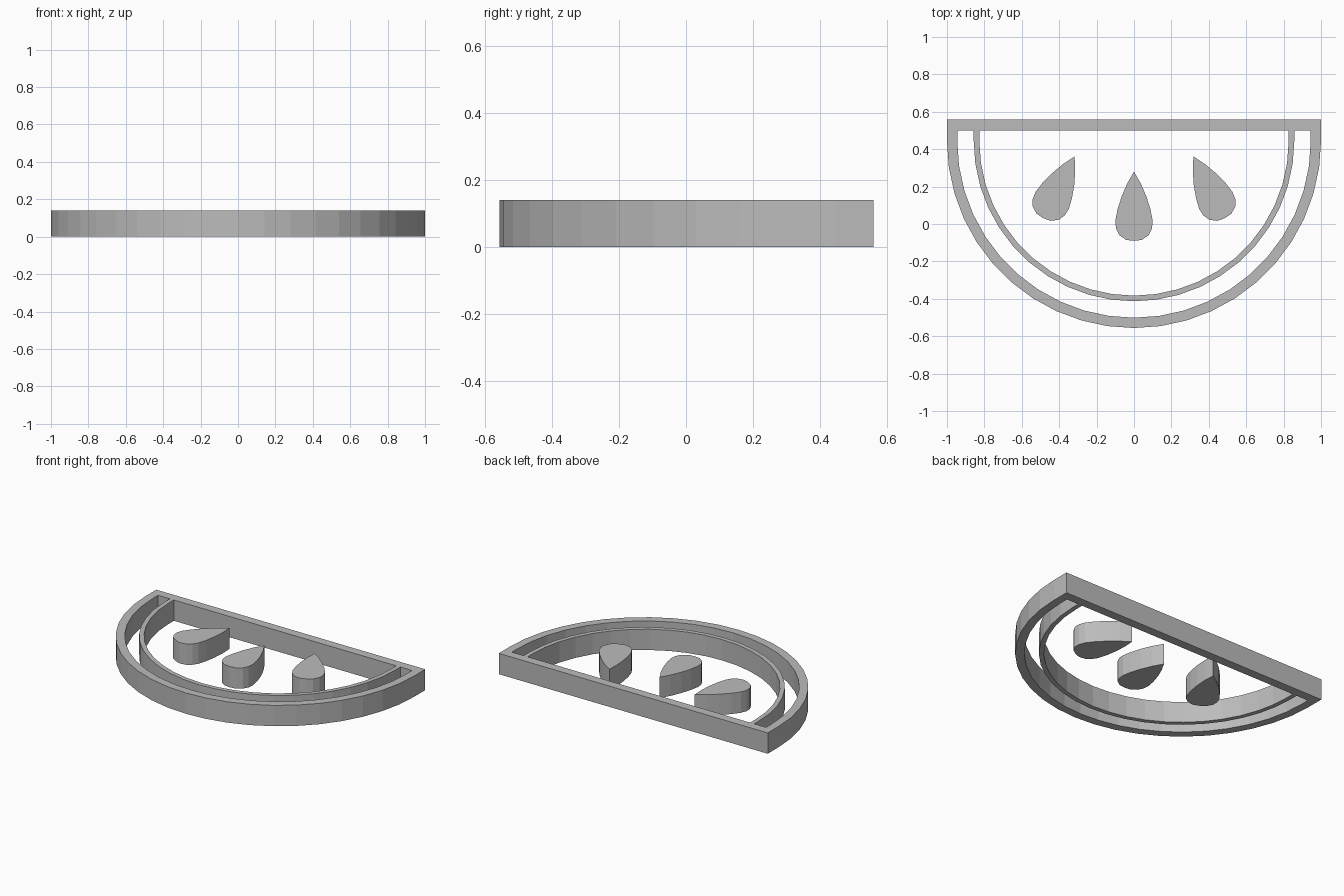
import bpy, bmesh
from math import sin, cos, pi, radians
from mathutils import Matrix

HEIGHT = 0.14
ARC_Y = 0.444     # centre of the round edge
BAR_Y = 0.50      # inner face of the straight edge
BACK_Y = 0.56
SEGMENTS = 22

cube = bpy.data.objects.get("Cube")
if cube:
    bpy.data.objects.remove(cube)

grey = bpy.data.materials.new("plain grey")
grey.use_nodes = True
colour = (0.5, 0.5, 0.5, 1)
grey.diffuse_color = colour
grey.node_tree.nodes["Principled BSDF"].inputs["Base Color"].default_value = colour


def extrude_outline(name, points):
    """Flat closed outline raised to the full height."""
    bm = bmesh.new()
    face = bm.faces.new([bm.verts.new((x, y, 0)) for x, y in points])
    raised = bmesh.ops.extrude_face_region(bm, geom=[face])["geom"]
    top = [v for v in raised if isinstance(v, bmesh.types.BMVert)]
    bmesh.ops.translate(bm, verts=top, vec=(0, 0, HEIGHT))
    bmesh.ops.recalc_face_normals(bm, faces=bm.faces)
    mesh = bpy.data.meshes.new(name)
    bm.to_mesh(mesh)
    bm.free()
    mesh.materials.append(grey)
    obj = bpy.data.objects.new(name, mesh)
    bpy.context.collection.objects.link(obj)
    return obj


def half_round(radius):
    """Half circle below the straight edge, with short straight ends."""
    arc = [(-radius * cos(pi * i / SEGMENTS), ARC_Y - radius * sin(pi * i / SEGMENTS))
           for i in range(SEGMENTS + 1)]
    return [(-radius, BAR_Y)] + arc + [(radius, BAR_Y)]


def band(name, outer, inner):
    extrude_outline(name, half_round(outer) + half_round(inner)[::-1])


# Straight edge and the two curved walls
extrude_outline("straight_edge", [(-1, BAR_Y), (1, BAR_Y), (1, BACK_Y), (-1, BACK_Y)])
band("outer_rind", 1.0, 0.945)
band("inner_rind", 0.857, 0.827)

# Teardrop seeds: right half from tip to round end, then mirrored
half = [(0, 0.265), (0.037, 0.2), (0.067, 0.13), (0.089, 0.06), (0.1, 0),
        (0.096, -0.04), (0.078, -0.075), (0.042, -0.1), (0, -0.105)]
teardrop = half + [(-x, y) for x, y in half[-2:0:-1]]
for name, x, y, angle in (("middle_seed", 0, 0.015, 0),
                          ("left_seed", 0.438, 0.125, 27),
                          ("right_seed", -0.438, 0.125, -27)):
    seed = extrude_outline(name, teardrop)
    seed.data.transform(Matrix.Translation((x, y, 0)) @ Matrix.Rotation(radians(angle), 4, "Z"))
